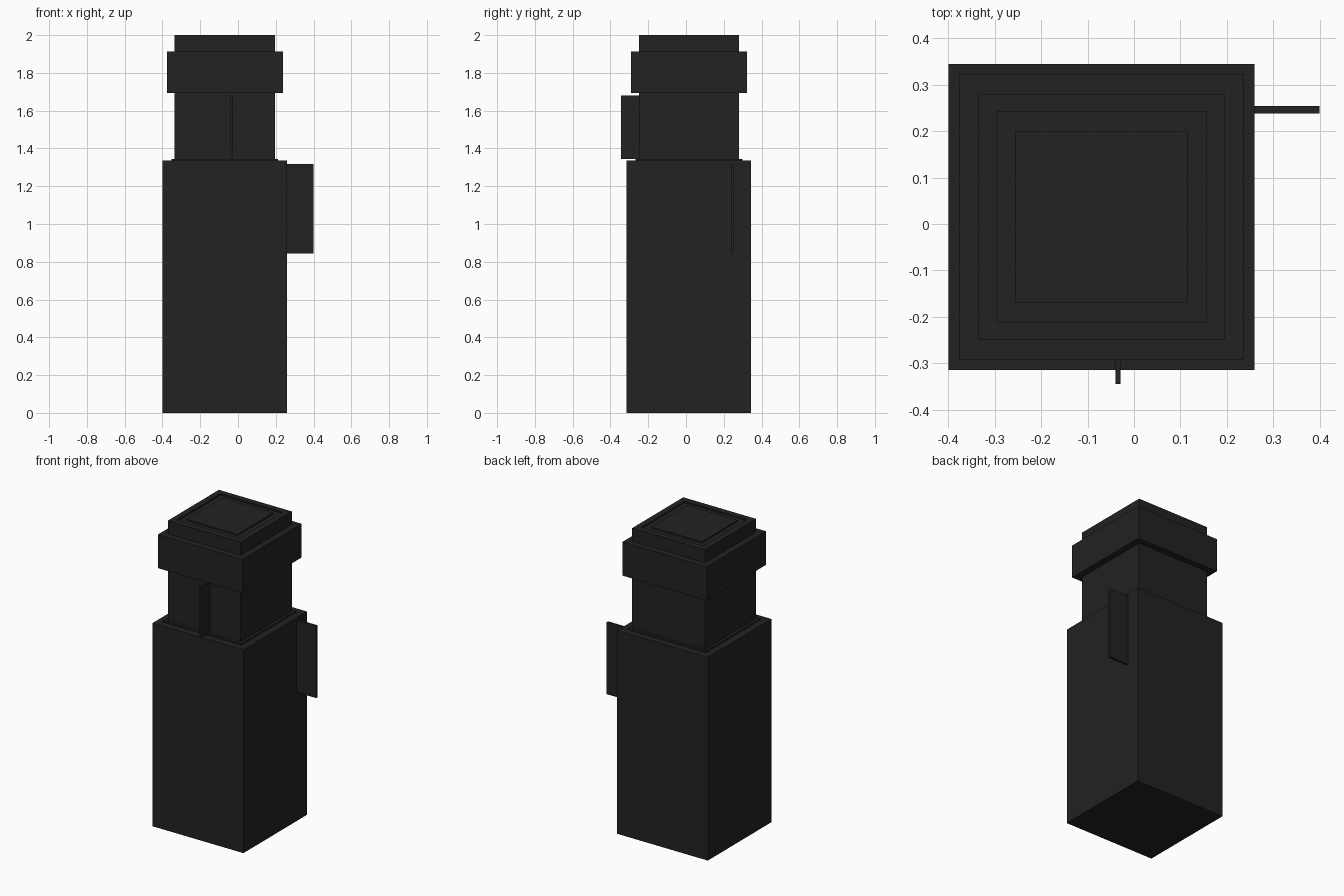
import bpy
import bmesh

if "Cube" in bpy.data.objects:
    bpy.data.objects.remove(bpy.data.objects["Cube"])

CX, CY = -0.07, 0.015  # axis of the tower

mat = bpy.data.materials.new("dark")
mat.diffuse_color = (0.016, 0.016, 0.016, 1)
mat.use_nodes = True
mat.node_tree.nodes["Principled BSDF"].inputs["Base Color"].default_value = mat.diffuse_color


def finish(name, bm):
    bmesh.ops.recalc_face_normals(bm, faces=bm.faces)
    me = bpy.data.meshes.new(name)
    bm.to_mesh(me)
    bm.free()
    me.materials.append(mat)
    ob = bpy.data.objects.new(name, me)
    bpy.context.collection.objects.link(ob)
    return ob


def square_lathe(name, profile):
    """Stack square rings (half width, height) into one closed solid."""
    bm = bmesh.new()
    rings = [[bm.verts.new((CX + sx * h, CY + sy * h, z))
              for sx, sy in ((-1, -1), (1, -1), (1, 1), (-1, 1))]
             for h, z in profile]
    for a, b in zip(rings, rings[1:]):
        for i in range(4):
            j = (i + 1) % 4
            bm.faces.new((a[i], a[j], b[j], b[i]))
    bm.faces.new(rings[0])
    bm.faces.new(rings[-1])
    return finish(name, bm)


def box(name, lo, hi):
    bm = bmesh.new()
    bmesh.ops.create_cube(bm, size=1)
    for v in bm.verts:
        v.co = [(l + h) / 2 + c * (h - l) for l, h, c in zip(lo, hi, v.co)]
    return finish(name, bm)


# Tower: body, thin lip, neck, collar and cap with a shallow square groove
square_lathe("tower", [
    (0.33, 0), (0.33, 1.335),
    (0.283, 1.335), (0.283, 1.345),
    (0.265, 1.345), (0.265, 1.693),
    (0.307, 1.693), (0.307, 1.914),
    (0.265, 1.914), (0.265, 2.0),
    (0.226, 2.0), (0.226, 1.99),
    (0.185, 1.99), (0.185, 2.0),
])

# Thin plates standing out from the side and the front
box("side_plate", (0.255, 0.238, 0.845), (0.40, 0.254, 1.317))
box("front_plate", (-0.04, -0.345, 1.345), (-0.029, -0.245, 1.68))
